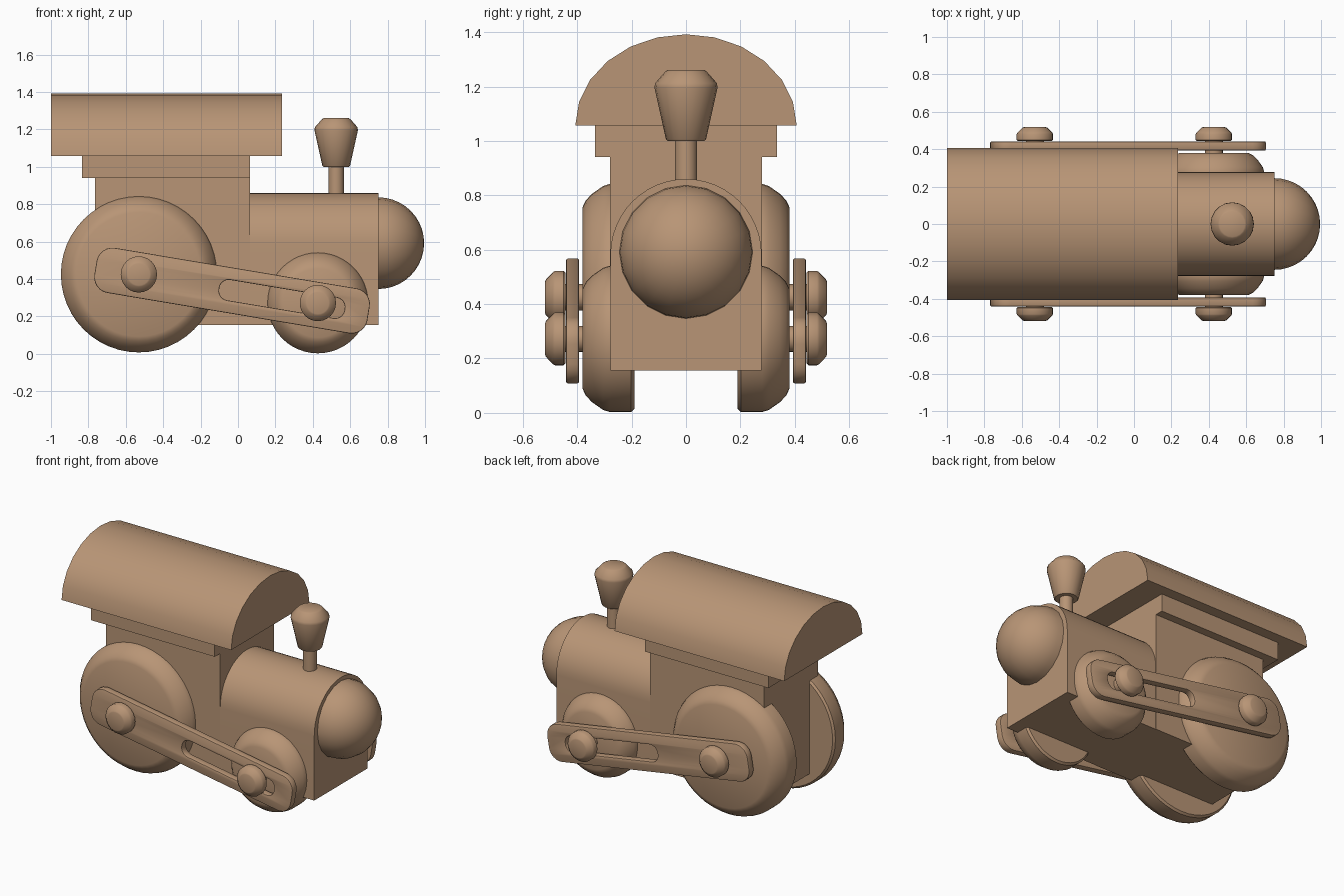
import bpy, bmesh, math
from mathutils import Matrix

if "Cube" in bpy.data.objects:
    bpy.data.objects.remove(bpy.data.objects["Cube"])

wood = bpy.data.materials.new("tan wood")
wood.diffuse_color = (0.48, 0.30, 0.18, 1)
wood.use_nodes = True
wood.node_tree.nodes["Principled BSDF"].inputs["Base Color"].default_value = wood.diffuse_color


def finish(name, bm, angle=35):
    """Turn a bmesh into a shaded, coloured object."""
    bmesh.ops.remove_doubles(bm, verts=bm.verts, dist=1e-5)
    bmesh.ops.recalc_face_normals(bm, faces=bm.faces)
    me = bpy.data.meshes.new(name)
    bm.to_mesh(me)
    bm.free()
    return add_mesh(name, me, angle)


def add_mesh(name, me, angle=35):
    me.materials.clear()
    me.materials.append(wood)
    ob = bpy.data.objects.new(name, me)
    bpy.context.collection.objects.link(ob)
    bpy.ops.object.select_all(action='DESELECT')
    ob.select_set(True)
    bpy.context.view_layer.objects.active = ob
    bpy.ops.object.shade_smooth_by_angle(angle=math.radians(angle))
    return ob


def prism(name, outline, x0, x1):
    """Extrude a (y, z) outline along x."""
    bm = bmesh.new()
    face = bm.faces.new([bm.verts.new((x0, y, z)) for y, z in outline])
    out = bmesh.ops.extrude_face_region(bm, geom=[face])
    top = [v for v in out['geom'] if isinstance(v, bmesh.types.BMVert)]
    bmesh.ops.translate(bm, verts=top, vec=(x1 - x0, 0, 0))
    return finish(name, bm)


def box(name, x0, x1, half_y, z0, z1):
    return prism(name, [(-half_y, z0), (half_y, z0), (half_y, z1), (-half_y, z1)], x0, x1)


def lathe(name, profile, loc, turn, sides, angle=35):
    """Spin a (radius, height) profile about z, then orient and place it."""
    bm = bmesh.new()
    verts = [bm.verts.new((r, 0, h)) for r, h in profile]
    edges = [bm.edges.new(p) for p in zip(verts, verts[1:])]
    bmesh.ops.spin(bm, geom=verts + edges, cent=(0, 0, 0), axis=(0, 0, 1),
                   angle=math.tau, steps=sides, use_merge=True)
    bm.transform(Matrix.Translation(loc) @ turn)
    return finish(name, bm, angle)


def arc(cy, cz, ry, rz, steps):
    return [(cy + ry * math.cos(math.pi * i / steps), cz + rz * math.sin(math.pi * i / steps))
            for i in range(steps + 1)]


def rounded_bar(u0, u1, half, r, steps=6):
    """Closed outline of a bar with rounded corners."""
    pts = []
    corners = [(u1 - r, half - r), (u0 + r, half - r), (u0 + r, r - half), (u1 - r, r - half)]
    for k, (cu, cv) in enumerate(corners):
        for i in range(steps + 1):
            a = (k + i / steps) * math.pi / 2
            pts.append((cu + r * math.cos(a), cv + r * math.sin(a)))
    return pts


# Cab, eave and curved roof
box("cab", -0.765, 0.065, 0.28, 0.155, 0.94)
box("eave", -0.835, 0.065, 0.335, 0.94, 1.057)
prism("roof", arc(0, 1.057, 0.407, 0.335, 12), -1.0, 0.235)

# Boiler with rounded top and domed nose
prism("boiler", [(-0.278, 0.155), (0.278, 0.155)] + arc(0, 0.582, 0.278, 0.278, 24), 0.065, 0.75)
dome = [(0.245 * math.cos(math.pi * i / 20), 0.245 * math.sin(math.pi * i / 20)) for i in range(11)]
lathe("nose_dome", [(0, 0)] + dome, (0.75, 0, 0.592), Matrix.Rotation(math.pi / 2, 4, 'Y'), 20)

# Chimney pipe and funnel
upright = Matrix.Identity(4)
lathe("chimney_pipe", [(0, 0.82), (0.041, 0.82), (0.041, 1.01), (0, 1.01)], (0.525, 0, 0), upright, 20)
lathe("chimney_funnel", [(0, 1.0), (0.068, 1.0), (0.074, 1.006), (0.116, 1.195), (0.114, 1.212),
                         (0.076, 1.255), (0.068, 1.26), (0, 1.26)], (0.525, 0, 0), upright, 20)

# Running gear on both sides: wheels, axle pins, caps and slotted rods
tilt = math.radians(9.5)
for side, s in (("right", -1), ("left", 1)):
    outward = Matrix.Rotation(-s * math.pi / 2, 4, 'X')
    for place, x, z, r in (("rear", -0.53, 0.425, 0.417), ("front", 0.427, 0.272, 0.269)):
        tag = f"{place}_{side}"
        lathe("wheel_" + tag, [(0, 0.19), (r - 0.012, 0.19), (r, 0.202), (r, 0.28), (r - 0.008, 0.305),
                               (r - 0.036, 0.345), (r - 0.06, 0.368), (r - 0.085, 0.38), (0, 0.38)],
              (x, 0, z), outward, 48)
        lathe("axle_pin_" + tag, [(0, 0.37), (0.048, 0.37), (0.048, 0.45), (0, 0.45)],
              (x, 0, z), outward, 20)
        lathe("axle_cap_" + tag, [(0, 0.443), (0.09, 0.443), (0.097, 0.45), (0.097, 0.482), (0.092, 0.49),
                                  (0.066, 0.515), (0.058, 0.518), (0, 0.518)], (x, 0, z), outward, 24)

    curve = bpy.data.curves.new("rod_outline", 'CURVE')
    curve.dimensions, curve.fill_mode = '2D', 'BOTH'
    curve.extrude, curve.bevel_depth, curve.offset, curve.bevel_resolution = 0.018, 0.006, -0.006, 1
    for pts in (rounded_bar(-0.235, 1.245, 0.122, 0.085), rounded_bar(0.436, 1.115, 0.055, 0.05)):
        spline = curve.splines.new('POLY')
        spline.points.add(len(pts) - 1)
        for p, (u, v) in zip(spline.points, pts):
            p.co = (u, v, 0, 1)
        spline.use_cyclic_u = True
    helper = bpy.data.objects.new("rod_helper", curve)
    bpy.context.collection.objects.link(helper)
    bpy.context.view_layer.update()
    me = bpy.data.meshes.new_from_object(helper.evaluated_get(bpy.context.evaluated_depsgraph_get()))
    bpy.data.objects.remove(helper)
    bm = bmesh.new()
    bm.from_mesh(me)
    bm.transform(Matrix.Translation((-0.53, s * 0.417, 0.4215))
                 @ Matrix.Rotation(tilt, 4, 'Y') @ Matrix.Rotation(math.pi / 2, 4, 'X'))
    finish("coupling_rod_" + side, bm)
